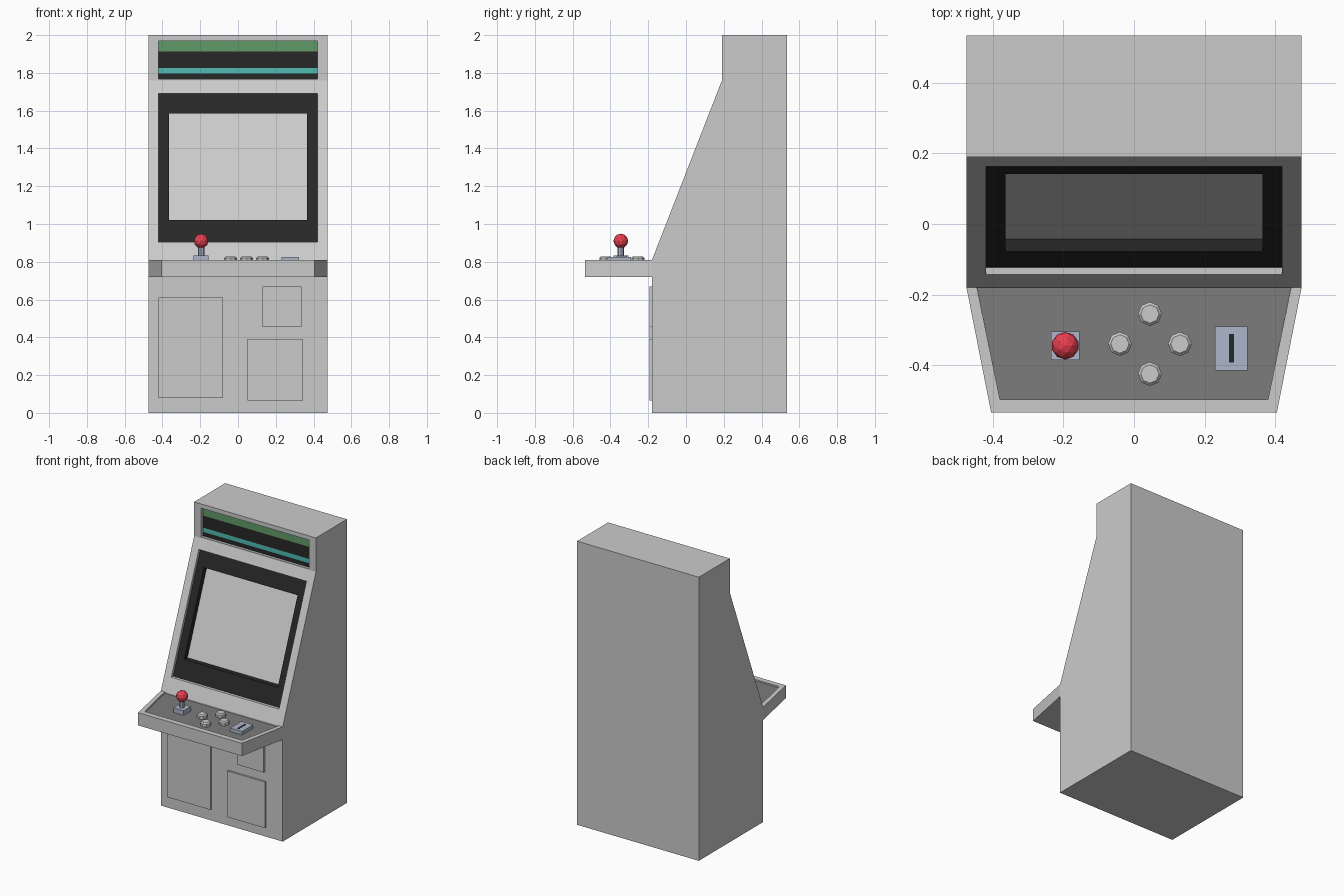
import bpy, bmesh
from mathutils import Matrix

if "Cube" in bpy.data.objects:
    bpy.data.objects.remove(bpy.data.objects["Cube"])


def material(name, r, g, b):
    m = bpy.data.materials.new(name)
    m.diffuse_color = (r, g, b, 1)
    m.use_nodes = True
    m.node_tree.nodes["Principled BSDF"].inputs["Base Color"].default_value = m.diffuse_color
    return m


BLACK = material("black", 0.02, 0.02, 0.02)
SCREEN = material("screen_grey", 0.55, 0.55, 0.55)
DECK = material("deck_grey", 0.2, 0.2, 0.2)
METAL = material("metal", 0.42, 0.47, 0.58)
RED = material("red", 0.8, 0.05, 0.08)
GREEN = material("green", 0.12, 0.33, 0.14)
TEAL = material("teal", 0.08, 0.5, 0.45)


def finish(name, bm, mat=None):
    bmesh.ops.recalc_face_normals(bm, faces=bm.faces)
    me = bpy.data.meshes.new(name)
    bm.to_mesh(me)
    bm.free()
    ob = bpy.data.objects.new(name, me)
    bpy.context.collection.objects.link(ob)
    if mat:
        me.materials.append(mat)
    return ob


def prism(name, pts, offset, mat=None):
    """Close a 3D outline into a face and extrude it by offset."""
    bm = bmesh.new()
    face = bm.faces.new([bm.verts.new(p) for p in pts])
    ext = bmesh.ops.extrude_face_region(bm, geom=[face], use_keep_orig=True)
    moved = [g for g in ext["geom"] if isinstance(g, bmesh.types.BMVert)]
    bmesh.ops.translate(bm, verts=moved, vec=offset)
    return finish(name, bm, mat)


def side_prism(name, yz, half, mat=None):
    return prism(name, [(-half, y, z) for y, z in yz], (2 * half, 0, 0), mat)


def box(name, x0, x1, y0, y1, z0, z1, mat=None):
    return prism(name, [(x0, y0, z0), (x1, y0, z0), (x1, y1, z0), (x0, y1, z0)],
                 (0, 0, z1 - z0), mat)


def cone(bm, x, y, z0, z1, r0, r1, n=8):
    bmesh.ops.create_cone(bm, cap_ends=True, segments=n, radius1=r0, radius2=r1, depth=z1 - z0,
                          matrix=Matrix.Translation((x, y, (z0 + z1) / 2)))


def cut(target, cutter):
    mod = target.modifiers.new("cut", 'BOOLEAN')
    mod.operation = 'DIFFERENCE'
    mod.solver = 'EXACT'
    mod.object = cutter
    bpy.context.view_layer.objects.active = target
    bpy.ops.object.modifier_apply(modifier=mod.name)
    bpy.data.objects.remove(cutter)


def slanted(name, half, z0, z1, d0, d1, mat=None):
    """Slab parallel to the sloped front, from depth d0 to d1 behind it."""
    def y(z):
        return -0.18 + (z - 0.81) * 0.37 / 0.95
    return side_prism(name, [(y(z0) + d0, z0), (y(z0) + d1, z0),
                             (y(z1) + d1, z1), (y(z1) + d0, z1)], half, mat)


def trapezoid(name, back, front, y1, z0, z1, mat=None, y0=-0.18):
    return prism(name, [(-back, y0, z0), (back, y0, z0), (front, y1, z0), (-front, y1, z0)],
                 (0, 0, z1 - z0), mat)


# Cabinet with screen and marquee recesses
body = side_prism("cabinet", [(-0.18, 0), (0.535, 0), (0.535, 2), (0.19, 2),
                              (0.19, 1.76), (-0.18, 0.81)], 0.475)
cut(body, slanted("screen_cutter", 0.42, 0.905, 1.69, -0.2, 0.07))
cut(body, box("marquee_cutter", -0.42, 0.42, 0.1, 0.215, 1.768, 1.97))

# Bezel frame and screen
bezel = slanted("screen_bezel", 0.42, 0.905, 1.69, 0.02, 0.07, BLACK)
cut(bezel, slanted("bezel_cutter", 0.365, 1.02, 1.585, -0.1, 0.2))
slanted("screen", 0.365, 1.02, 1.585, 0.056, 0.07, SCREEN)

# Marquee bands
for name, z0, z1, mat in (("marquee_lower_band", 1.768, 1.797, BLACK),
                          ("marquee_teal_stripe", 1.797, 1.827, TEAL),
                          ("marquee_middle_band", 1.827, 1.912, BLACK),
                          ("marquee_green_band", 1.912, 1.97, GREEN)):
    box(name, -0.42, 0.42, 0.208, 0.215, z0, z1, mat)

# Control deck with raised rim
tray = trapezoid("control_tray", 0.475, 0.405, -0.535, 0.72, 0.81)
cut(tray, trapezoid("tray_cutter", 0.4453, 0.38, -0.497, 0.79, 0.9, y0=-0.1799))
trapezoid("control_surface", 0.445, 0.38, -0.497, 0.79, 0.8, DECK)

# Joystick
box("joystick_base", -0.235, -0.155, -0.385, -0.305, 0.798, 0.832, METAL)
bm = bmesh.new()
cone(bm, -0.195, -0.345, 0.83, 0.9, 0.017, 0.017)
finish("joystick_shaft", bm, METAL)
bm = bmesh.new()
bmesh.ops.create_icosphere(bm, subdivisions=2, radius=0.039,
                           matrix=Matrix.Translation((-0.195, -0.345, 0.91)))
finish("joystick_ball", bm, RED)

# Four octagonal buttons in a diamond
for i, (dx, dy) in enumerate(((0, 1), (-1, 0), (1, 0), (0, -1))):
    x, y = 0.045 + dx * 0.085, -0.34 + dy * 0.085
    bm = bmesh.new()
    cone(bm, x, y, 0.798, 0.82, 0.034, 0.034)
    cone(bm, x, y, 0.82, 0.828, 0.034, 0.026)
    finish(f"button_{i + 1}", bm)

# Coin plate and slot
box("coin_plate", 0.23, 0.322, -0.415, -0.29, 0.798, 0.825, METAL)
box("coin_slot", 0.269, 0.284, -0.393, -0.312, 0.81, 0.826, BLACK)

# Service doors on the lower front
for name, x0, x1, z0, z1 in (("large_door", -0.42, -0.08, 0.08, 0.61),
                             ("upper_door", 0.13, 0.335, 0.455, 0.67),
                             ("lower_door", 0.05, 0.345, 0.065, 0.39)):
    box(name, x0, x1, -0.193, -0.175, z0, z1)
